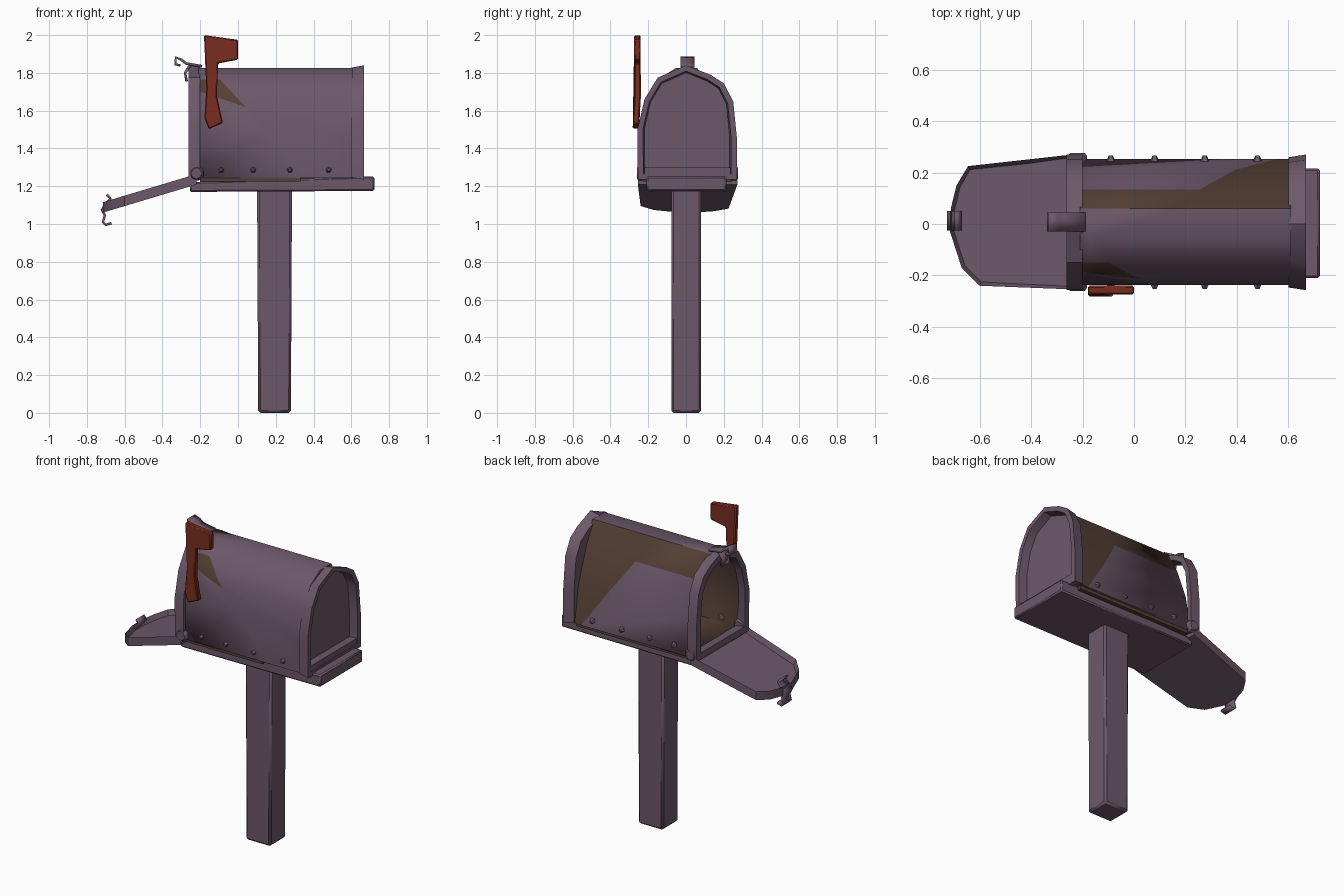
import bpy, bmesh, math
from mathutils import Matrix

if "Cube" in bpy.data.objects:
    bpy.data.objects.remove(bpy.data.objects["Cube"])


def material(name, rgb):
    m = bpy.data.materials.new(name)
    m.diffuse_color = (*rgb, 1)
    m.use_nodes = True
    m.node_tree.nodes["Principled BSDF"].inputs["Base Color"].default_value = m.diffuse_color
    return m


PURPLE = material("dusty purple metal", (0.152, 0.098, 0.142))
BROWN = material("dark brown inside", (0.090, 0.051, 0.036))
RED = material("rust red", (0.190, 0.027, 0.014))


def finish(bm, name, mats, angle=35):
    bmesh.ops.recalc_face_normals(bm, faces=bm.faces)
    mesh = bpy.data.meshes.new(name)
    bm.to_mesh(mesh)
    bm.free()
    ob = bpy.data.objects.new(name, mesh)
    bpy.context.collection.objects.link(ob)
    for m in mats:
        mesh.materials.append(m)
    bpy.ops.object.select_all(action='DESELECT')
    ob.select_set(True)
    bpy.context.view_layer.objects.active = ob
    bpy.ops.object.shade_smooth_by_angle(angle=math.radians(angle))
    return ob


def bevel(ob, width, segments=1):
    b = ob.modifiers.new("bevel", 'BEVEL')
    b.width, b.segments = width, segments


def solidify(ob, thickness, offset):
    s = ob.modifiers.new("thickness", 'SOLIDIFY')
    s.thickness, s.offset = thickness, offset
    return s


def box(name, lo, hi, mat, width=0, shape=None):
    bm = bmesh.new()
    bmesh.ops.create_cube(bm, size=1)
    for v in bm.verts:
        v.co = [lo[i] if v.co[i] < 0 else hi[i] for i in range(3)]
        if shape:
            shape(v.co)
    ob = finish(bm, name, [mat])
    if width:
        bevel(ob, width)
    return ob


def bridge(bm, a, b):
    n = len(a)
    return [bm.faces.new((a[i], a[(i + 1) % n], b[(i + 1) % n], b[i])) for i in range(n)]


def arch_loop(bm, x, profile, inset, grow=0):
    ky, kz = 1 - inset / 0.26 + grow, 1 - inset / 0.3 + grow
    return [bm.verts.new((x, y * ky, 1.53 + (z - 1.53) * kz)) for y, z in profile]


def rim(name, x0, x1, profile, t, flare=0):
    """Hollow arch frame between two x positions."""
    bm = bmesh.new()
    loops = [arch_loop(bm, x0, profile, 0, -flare), arch_loop(bm, x1, profile, 0),
             arch_loop(bm, x1, profile, t), arch_loop(bm, x0, profile, t + 0.01)]
    for i in range(4):
        bridge(bm, loops[i], loops[(i + 1) % 4])
    return finish(bm, name, [PURPLE])


def ribbon(name, path, y0, y1, t):
    """Bent metal strip following an xz path."""
    bm = bmesh.new()
    rows = [(bm.verts.new((x, y0, z)), bm.verts.new((x, y1, z))) for x, z in path]
    for a, b in zip(rows, rows[1:]):
        bm.faces.new((a[0], a[1], b[1], b[0]))
    solidify(finish(bm, name, [PURPLE]), t, 0)


# Post
def taper(co):
    if co.z > 1:
        co.x += -0.006 if co.x < 0.19 else 0.006
box("post", (0.107, -0.078, 0), (0.28, 0.08, 1.19), PURPLE, 0.012, taper)


# Base plank, a little thicker at the back, and the brown floor showing above it
def wedge(co):
    if co.x > 0:
        co.z += 0.03 if co.z > 1.2 else 0.005
box("base_plank", (-0.255, -0.21, 1.17), (0.722, 0.215, 1.222), PURPLE, 0.008, wedge)
box("floor_board", (-0.2, -0.228, 1.224), (0.33, 0.1, 1.25), BROWN)
box("floor_board_rear", (-0.2, 0.05, 1.222), (0.6, 0.24, 1.25), BROWN)

# Box shell: arched tube with a closed back and a brown inside
SHELL = [(-0.235, 1.243), (-0.237, 1.5), (-0.205, 1.66), (-0.15, 1.765), (-0.055, 1.825),
         (0.06, 1.825), (0.135, 1.68), (0.21, 1.48), (0.253, 1.243)]
bm = bmesh.new()
front = [bm.verts.new((-0.21, y, z)) for y, z in SHELL]
back = [bm.verts.new((0.61, y, z)) for y, z in SHELL]
bridge(bm, front, back)
bm.faces.new(back)
bmesh.ops.recalc_face_normals(bm, faces=bm.faces)


def cut(p, q, side):
    """Cut one side wall along a line from p to q in the xz plane."""
    faces = [f for f in bm.faces if f.normal.y * side > 0.3]
    geom = faces + list({e for f in faces for e in f.edges}) + list({v for f in faces for v in f.verts})
    bmesh.ops.bisect_plane(bm, geom=geom, plane_co=(p[0], 0, p[1]),
                           plane_no=(q[1] - p[1], 0, p[0] - q[0]))


def above(c, p, q):
    return (q[0] - p[0]) * (c.z - p[1]) - (q[1] - p[1]) * (c.x - p[0]) > 0


BACK_LINE = ((0.27, 1.66), (0.53, 1.28))
PATCH_LOW = ((-0.2, 1.70), (0.04, 1.62))
PATCH_TOP = ((-0.09, 1.76), (0.04, 1.62))
cut(*BACK_LINE, 1)
cut(*PATCH_LOW, -1)
cut(*PATCH_TOP, -1)
for f in bm.faces:
    c = f.calc_center_median()
    if f.normal.y > 0.3:
        f.material_index = int(c.z > 1.69 or above(c, *BACK_LINE))
    elif f.normal.y < -0.3:
        f.material_index = int(above(c, *PATCH_LOW) and not above(c, *PATCH_TOP) and c.z < 1.77)
shell = finish(bm, "box_shell", [PURPLE, BROWN], 45)
s = solidify(shell, 0.015, -1)
s.material_offset = 1

# Front and back rims, and the back panel set into the rear one
ARCH = [(-0.255, 1.235), (-0.257, 1.5), (-0.22, 1.66), (-0.15, 1.775), (0, 1.84),
        (0.13, 1.79), (0.2, 1.745), (0.25, 1.65), (0.27, 1.45), (0.27, 1.235)]
rim("front_rim", -0.262, -0.2, ARCH, 0.032)
rim("back_rim", 0.60, 0.668, ARCH, 0.03, 0.04)
bm = bmesh.new()
a, b = arch_loop(bm, 0.602, ARCH, 0.02), arch_loop(bm, 0.616, ARCH, 0.02)
bridge(bm, a, b)
bm.faces.new(a)
bm.faces.new(b)
finish(bm, "back_panel", [PURPLE])
box("back_sill", (0.61, -0.22, 1.24), (0.664, 0.235, 1.30), PURPLE)

# Open door: sloping panel with a raised flange
DOOR = [(-0.22, -0.255), (-0.6, -0.24), (-0.67, -0.17), (-0.715, -0.03), (-0.712, 0.06),
        (-0.69, 0.15), (-0.645, 0.225), (-0.42, 0.25), (-0.22, 0.272)]
bm = bmesh.new()
top, low = [[bm.verts.new((x, y, 1.258 + 0.3 * (x + 0.24) - d)) for x, y in DOOR] for d in (0, 0.055)]
bridge(bm, top, low)
bm.faces.new(low)
lid = bm.faces.new(top)
bmesh.ops.recalc_face_normals(bm, faces=bm.faces)
bmesh.ops.inset_region(bm, faces=[lid], thickness=0.016)
bmesh.ops.translate(bm, verts=lid.verts, vec=(0, 0, -0.035))
finish(bm, "open_door", [PURPLE])

# Hinge knuckles and side bolts
for side, name in ((-1, "front"), (1, "rear")):
    bm = bmesh.new()
    turn = Matrix.Rotation(math.pi / 2, 4, 'X')
    bmesh.ops.create_cone(bm, cap_ends=True, segments=8, radius1=0.042, radius2=0.042, depth=0.05,
                          matrix=Matrix.Translation((-0.22, 0.008 + side * 0.243, 1.268)) @ turn)
    bevel(finish(bm, name + "_hinge", [PURPLE]), 0.012)
    bm = bmesh.new()
    for x in (-0.09, 0.08, 0.275, 0.48):
        turn = Matrix.Rotation(-side * math.pi / 2, 4, 'X')
        y = 0.252 if side > 0 else -0.238
        bmesh.ops.create_cone(bm, cap_ends=True, segments=5, radius1=0.022, radius2=0.008, depth=0.03,
                              matrix=Matrix.Translation((x, y, 1.287)) @ turn)
    finish(bm, name + "_bolts", [PURPLE])

# Latches on the roof and on the door
ribbon("roof_latch", [(-0.19, 1.835), (-0.275, 1.85), (-0.30, 1.87), (-0.33, 1.882), (-0.332, 1.845),
                      (-0.305, 1.84)], -0.03, 0.045, 0.014)
ribbon("roof_latch_tab", [(-0.255, 1.84), (-0.28, 1.80), (-0.272, 1.755)], -0.03, 0.04, 0.014)
ribbon("door_latch", [(-0.695, 1.155), (-0.675, 1.135), (-0.705, 1.10), (-0.72, 1.075), (-0.705, 1.045),
                      (-0.715, 1.01), (-0.70, 0.995), (-0.67, 1.005)], -0.025, 0.05, 0.014)

# Signal flag
FLAG = [(-0.18, 2.0), (0, 1.975), (0, 1.87), (-0.105, 1.85), (-0.112, 1.68), (-0.08, 1.535),
        (-0.155, 1.502), (-0.178, 1.56), (-0.168, 1.72)]
bm = bmesh.new()
a, b = [[bm.verts.new((x, y - (0.008 if z < 1.6 else 0), z)) for x, z in FLAG] for y in (-0.274, -0.24)]
bridge(bm, a, b)
bm.faces.new(a)
bm.faces.new(b)
bevel(finish(bm, "signal_flag", [RED]), 0.006)
